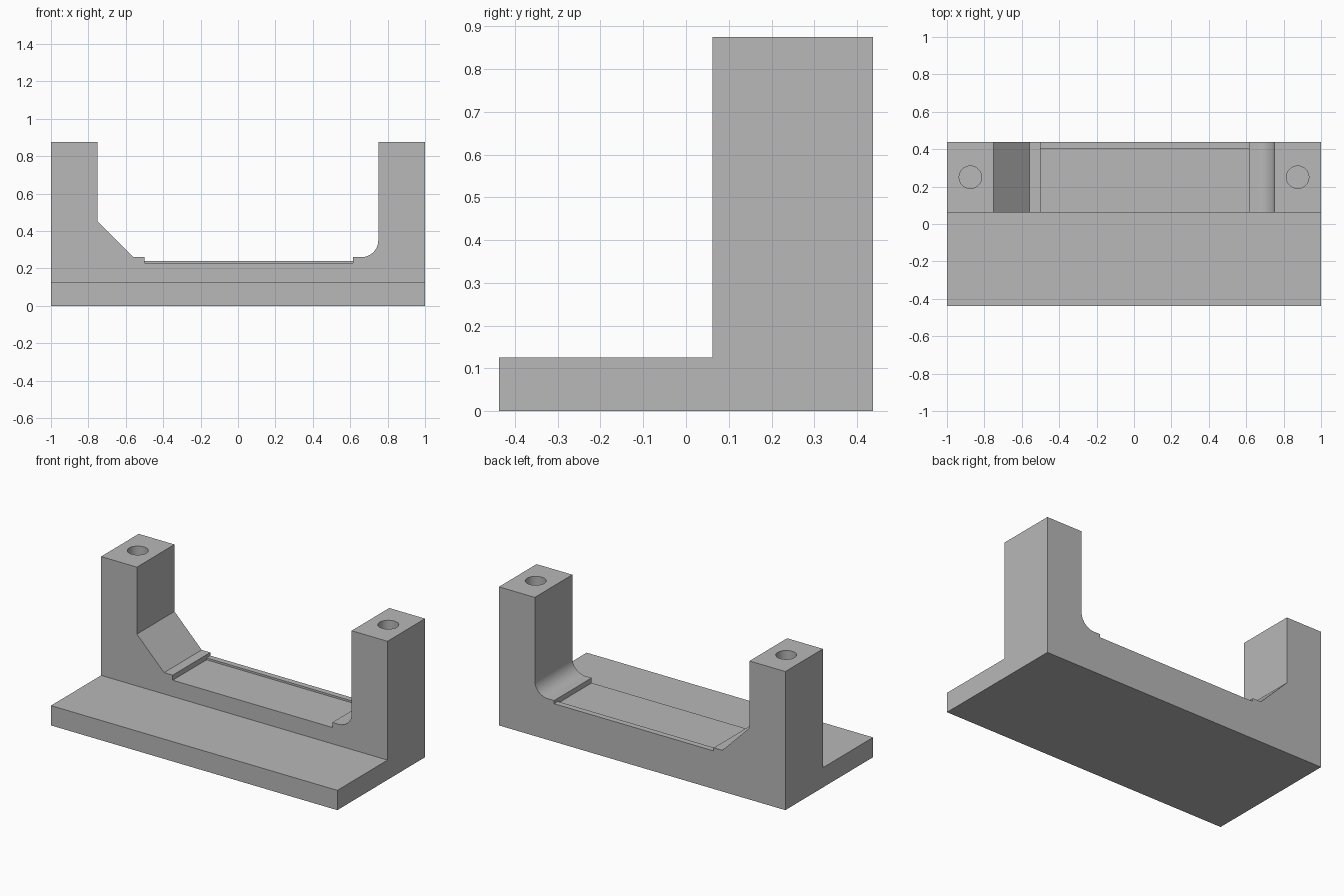
import bpy, bmesh, math
from mathutils import Vector

if "Cube" in bpy.data.objects:
    bpy.data.objects.remove(bpy.data.objects["Cube"], do_unlink=True)

HALF_DEPTH, UPRIGHT_FRONT, HEIGHT = 0.4375, 0.0625, 0.875

grey = bpy.data.materials.new("plain grey")
grey.use_nodes = True
colour = (0.48, 0.48, 0.48, 1)
grey.diffuse_color = colour
grey.node_tree.nodes["Principled BSDF"].inputs["Base Color"].default_value = colour


def extrude(name, points, offset):
    """Solid made by sweeping a closed 3D outline along an offset."""
    bm = bmesh.new()
    face = bm.faces.new([bm.verts.new(p) for p in points])
    result = bmesh.ops.extrude_face_region(bm, geom=[face])
    moved = [v for v in result["geom"] if isinstance(v, bmesh.types.BMVert)]
    bmesh.ops.translate(bm, verts=moved, vec=Vector(offset))
    bmesh.ops.recalc_face_normals(bm, faces=bm.faces)
    mesh = bpy.data.meshes.new(name)
    bm.to_mesh(mesh)
    bm.free()
    mesh.materials.append(grey)
    obj = bpy.data.objects.new(name, mesh)
    bpy.context.collection.objects.link(obj)
    return obj


def cut(target, cutter):
    """Subtract the cutter, then discard it."""
    mod = target.modifiers.new("cut", "BOOLEAN")
    mod.operation, mod.solver, mod.object = "DIFFERENCE", "EXACT", cutter
    bpy.context.view_layer.objects.active = target
    bpy.ops.object.modifier_apply(modifier=mod.name)
    bpy.data.objects.remove(cutter, do_unlink=True)


# L-shaped block: thin foot in front, tall upright behind
side = [(-HALF_DEPTH, 0), (HALF_DEPTH, 0), (HALF_DEPTH, HEIGHT),
        (UPRIGHT_FRONT, HEIGHT), (UPRIGHT_FRONT, 0.125), (-HALF_DEPTH, 0.125)]
bracket = extrude("bracket", [(-1, y, z) for y, z in side], (2, 0, 0))

# Cradle opening: chamfer on one side, rounded corner on the other
radius, shelf, wall = 0.09, 0.26, 0.75
opening = [(-wall, 1), (-wall, 0.452), (-0.56, shelf), (-0.5, shelf),
           (-0.5, 0.24), (0.615, 0.24), (0.615, shelf)]
for i in range(13):
    a = math.radians(-90 + 90 * i / 12)
    opening.append((wall - radius + radius * math.cos(a),
                    shelf + radius + radius * math.sin(a)))
opening.append((wall, 1))
cut(bracket, extrude("opening_cutter", [(x, 0, z) for x, z in opening], (0, 0.6, 0)))

# Shallow recess leaving a low lip along the back edge
floor = [(-0.5, 0), (0.615, 0), (0.615, 0.4), (-0.5, 0.4)]
cut(bracket, extrude("recess_cutter", [(x, y, 0.228) for x, y in floor], (0, 0, 0.02)))

# Blind screw hole in the top of each post
for x in (-0.875, 0.875):
    ring = [(x + 0.06 * math.cos(math.tau * i / 32),
             0.25 + 0.06 * math.sin(math.tau * i / 32), HEIGHT - 0.25)
            for i in range(32)]
    cut(bracket, extrude("hole_cutter", ring, (0, 0, 0.4)))

bpy.ops.object.select_all(action="DESELECT")
bracket.select_set(True)
bpy.context.view_layer.objects.active = bracket
bpy.ops.object.shade_smooth_by_angle(angle=math.radians(20))
